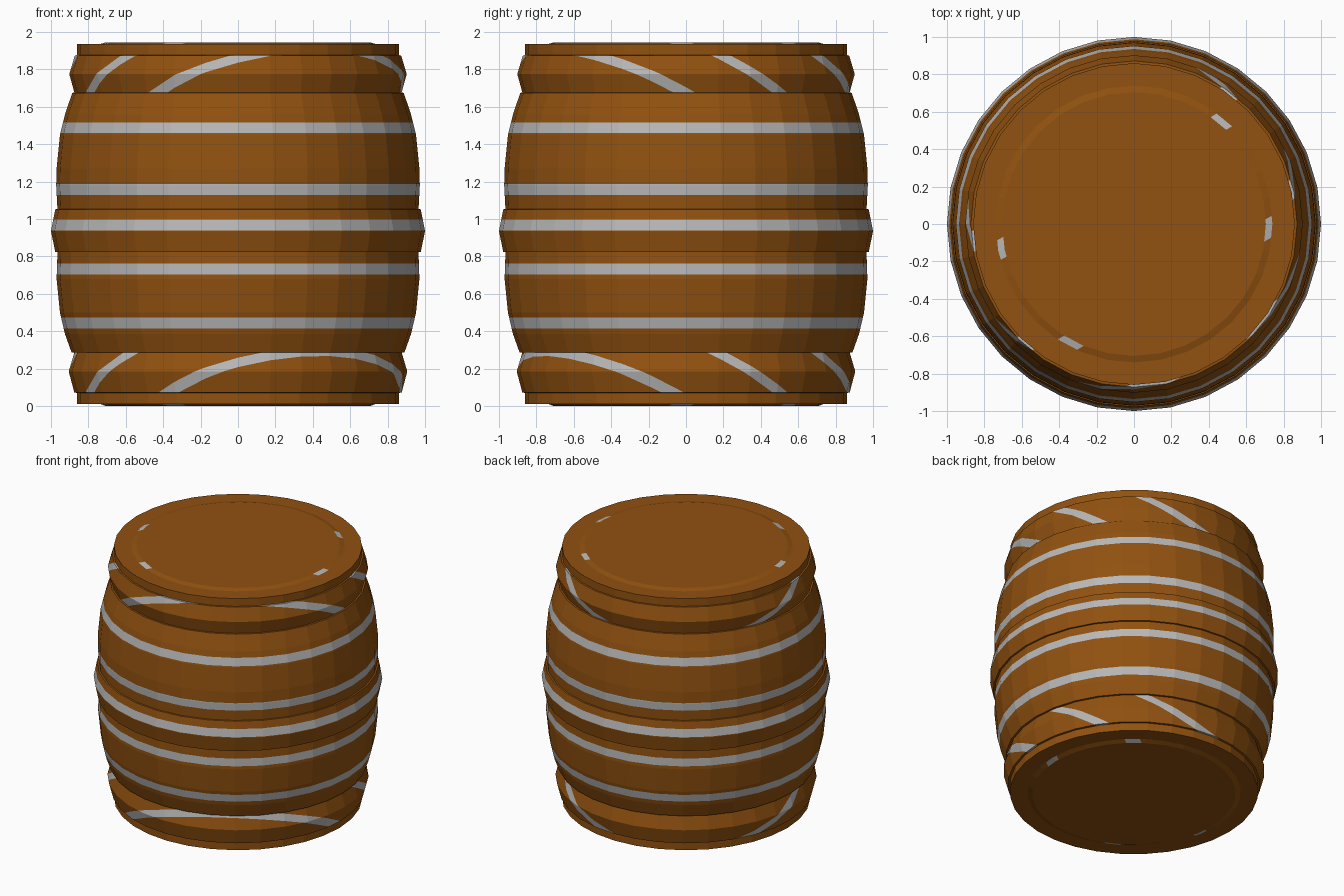
import bpy, bmesh
from math import sin, cos, pi, radians
from mathutils import Vector

if "Cube" in bpy.data.objects:
    bpy.data.objects.remove(bpy.data.objects["Cube"])

SIDES = 32
HALF = 0.029                       # half width of a painted stripe


def material(name, rgb):
    m = bpy.data.materials.new(name)
    m.diffuse_color = (*rgb, 1)
    m.use_nodes = True
    m.node_tree.nodes["Principled BSDF"].inputs["Base Color"].default_value = m.diffuse_color
    return m


BROWN = material("brown_wood", (0.283, 0.083, 0.005))
GREY = material("light_grey_stripe", (0.479, 0.479, 0.479))

# stripe directions: level, tilted (the sloping rings) and sideways (lid marks)
LEAN = Vector((cos(radians(300)), sin(radians(300)), 0))
LEVEL = Vector((0, 0, 1))
TILTED = LEVEL - LEAN * (0.52 / 0.89)


def part(name, profile, normal, stripes, half=HALF, rmin=0.0, rmax=9.0, cap=None):
    """Lathe a (radius, z) profile, then cut and colour stripes across normal."""
    bm = bmesh.new()
    rings = [[bm.verts.new((r * cos(2 * pi * j / SIDES), r * sin(2 * pi * j / SIDES), z))
              for j in range(SIDES)] for r, z in profile]
    for a, b in zip(rings, rings[1:]):
        for j in range(SIDES):
            k = (j + 1) % SIDES
            bm.faces.new((a[j], a[k], b[k], b[j]))
    if cap == "top":
        bm.faces.new(rings[-1])
    elif cap == "bottom":
        bm.faces.new(rings[0][::-1])

    def paintable():
        return [f for f in bm.faces
                if len(f.verts) < 20 and rmin < f.calc_center_median().xy.length < rmax]

    for t in stripes:
        for d in (t - half, t + half):
            faces = paintable()
            geom = set(faces)
            for f in faces:
                geom.update(f.edges)
                geom.update(f.verts)
            bmesh.ops.bisect_plane(bm, geom=list(geom), dist=1e-5,
                                   plane_co=normal * (d / normal.length_squared),
                                   plane_no=normal)
    for f in paintable():
        v = f.calc_center_median().dot(normal)
        if any(abs(v - t) < half for t in stripes):
            f.material_index = 1
    me = bpy.data.meshes.new(name)
    bm.to_mesh(me)
    bm.free()
    me.materials.append(BROWN)
    me.materials.append(GREY)
    ob = bpy.data.objects.new(name, me)
    bpy.context.collection.objects.link(ob)
    return ob


# end discs with a shallow raised panel and four small marks
MARKS = [-0.24, 0.38]
part("bottom_disc", [(0.705, 0.0), (0.74, 0.012), (0.86, 0.012), (0.86, 0.075)],
     LEAN, MARKS, 0.05, 0.70, 0.745, "bottom")
part("top_lid", [(0.86, 1.87), (0.86, 1.935), (0.74, 1.935), (0.705, 1.945)],
     LEAN, MARKS, 0.05, 0.70, 0.745, "top")

# end bands with sloping stripes
part("lower_band", [(0.85, 0.07), (0.875, 0.072), (0.905, 0.185), (0.875, 0.287)],
     TILTED, [-0.217, 0.12, 0.49])
part("upper_band", [(0.875, 1.677), (0.902, 1.775), (0.872, 1.875), (0.85, 1.877)],
     TILTED, [1.418, 1.722, 2.08])

# bulging body halves with level stripes
part("lower_body", [(0.86, 0.285), (0.89, 0.287), (0.925, 0.385), (0.952, 0.50),
                    (0.97, 0.68), (0.965, 0.825)], LEVEL, [0.445, 0.732])
part("upper_body", [(0.965, 1.045), (0.972, 1.18), (0.97, 1.27), (0.952, 1.45),
                    (0.925, 1.56), (0.886, 1.675), (0.86, 1.677)], LEVEL, [1.158, 1.488])

# middle hoop
part("middle_band", [(0.955, 0.822), (0.977, 0.824), (1.0, 0.935), (0.977, 1.052),
                     (0.955, 1.054)], LEVEL, [0.968])
